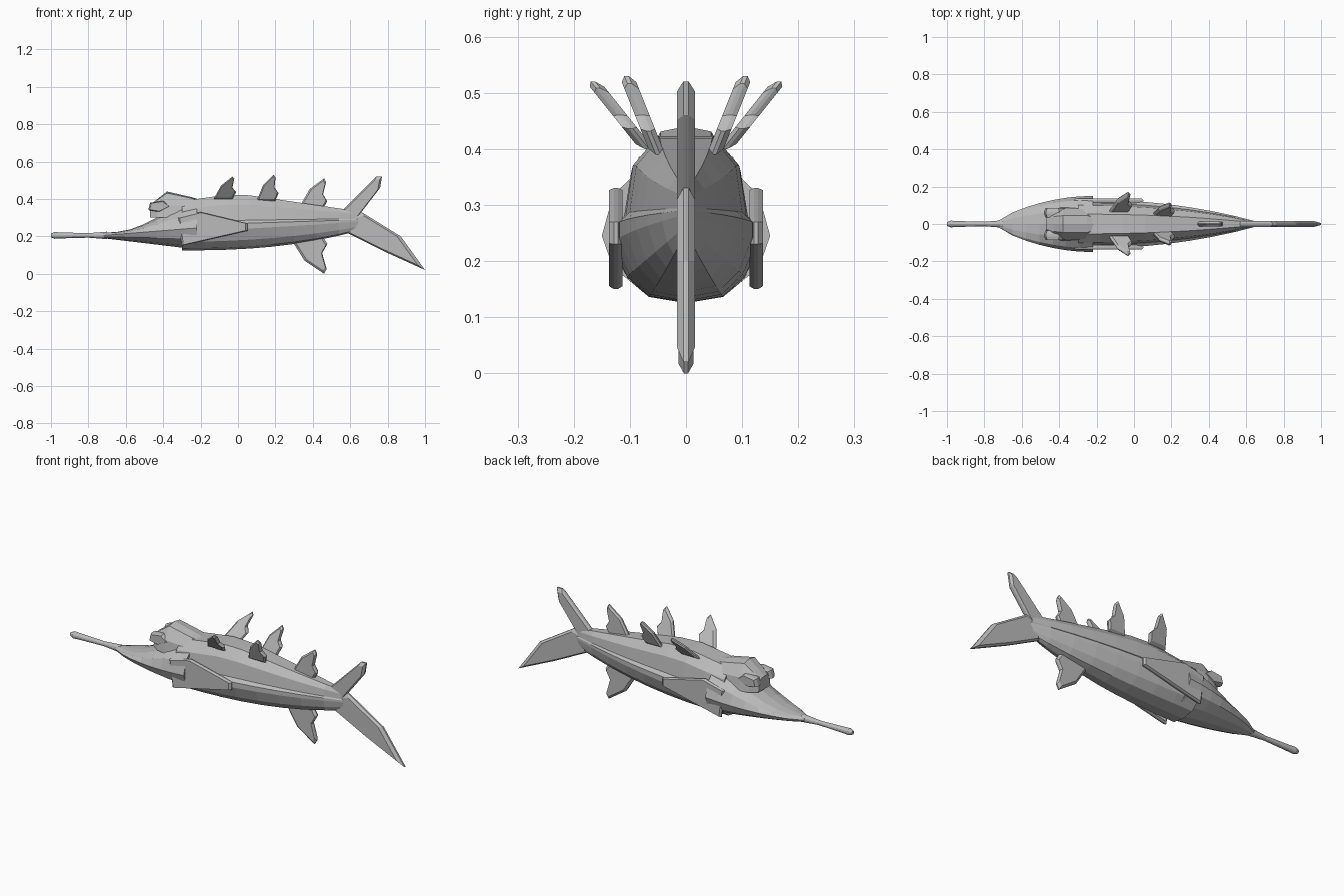
import bpy, bmesh
from math import sin, cos, pi
from mathutils import Vector

cube = bpy.data.objects.get("Cube")
if cube:
    bpy.data.objects.remove(cube, do_unlink=True)

skin = bpy.data.materials.new("grey_skin")
skin.use_nodes = True
GREY = (0.5, 0.5, 0.5, 1)
skin.diffuse_color = GREY
skin.node_tree.nodes["Principled BSDF"].inputs["Base Color"].default_value = GREY


def bridge(name, rings):
    """Join closed rings of points and cap both ends."""
    bm = bmesh.new()
    loops = [[bm.verts.new(point) for point in ring] for ring in rings]
    for near, far in zip(loops, loops[1:]):
        for i in range(len(near)):
            bm.faces.new((near[i - 1], near[i], far[i], far[i - 1]))
    bm.faces.new(loops[0])
    bm.faces.new(loops[-1])
    bmesh.ops.recalc_face_normals(bm, faces=bm.faces)
    mesh = bpy.data.meshes.new(name)
    bm.to_mesh(mesh)
    bm.free()
    mesh.materials.append(skin)
    part = bpy.data.objects.new(name, mesh)
    bpy.context.collection.objects.link(part)


def loft(name, stations, half_profile):
    """Run a mirrored cross-section through stations along x, each given as
    x, bottom, middle, top and half width."""
    mirrored = [(-u, v) for u, v in reversed(half_profile[1:-1])]
    rings = []
    for x, bottom, middle, top, width in stations:
        ring = []
        for u, v in half_profile + mirrored:
            reach = top - middle if v > 0 else middle - bottom
            ring.append((x, u * width, middle + v * reach))
        rings.append(ring)
    bridge(name, rings)


def plate(name, outline, thick, y=0, lean=0, side=1, inset=0.85):
    """Bevelled plate from an x, z outline, leaning outwards with height."""
    points = [Vector(point) for point in outline]
    centre = sum(points, Vector((0, 0))) / len(points)
    root = points[0].y
    rings = []
    for offset, scale in ((-1, inset), (-0.3, 1), (0.3, 1), (1, inset)):
        ring = []
        for point in points:
            p = centre.lerp(point, scale)
            ring.append((p.x, side * (y + (p.y - root) * lean + offset * thick), p.y))
        rings.append(ring)
    bridge(name, rings)


def fin(name, front, back, tip, **options):
    """Swept fin with a bulging leading edge and a notched trailing edge."""
    front, back, tip = Vector(front), Vector(back), Vector(tip)
    root = back - front
    outline = [front,
               front.lerp(tip, 0.6) - root * 0.2,
               tip,
               tip.lerp(back, 0.1) + root * 0.1,
               back.lerp(tip, 0.5),
               back.lerp(tip, 0.3) + root * 0.2,
               back]
    plate(name, outline, 0.013, **options)


# Slender snout with a small bulb at the end
SIDES = 6
round_profile = [(sin(pi * i / SIDES), -cos(pi * i / SIDES)) for i in range(SIDES + 1)]
middle = 0.205
snout = [(-1, 0.01), (-0.98, 0.018), (-0.95, 0.016), (-0.8, 0.012), (-0.7, 0.02)]
loft("snout", [(x, middle - r, middle, middle + r, r) for x, r in snout], round_profile)

# Head swelling from the snout
stations = []
for i in range(8):
    t = i / 7
    rise = t ** 1.3
    stations.append((-0.72 + t / 2,
                     0.19 - 0.06 * t,
                     middle + 0.04 * t,
                     0.22 + 0.17 * rise * rise * (3 - 2 * rise),
                     0.02 + 0.13 * sin(t * pi / 2) ** 0.75))
loft("head", stations, round_profile)

# Trunk with a stepped ridge along each side, narrowing to the tail
stations = []
for i in range(9):
    t = i / 8
    stations.append((-0.3 + 0.96 * t,
                     0.125 + 0.11 * t ** 2.5,
                     0.235 + 0.05 * t,
                     0.43 - 0.14 * abs(t - 0.3),
                     0.012 + 0.12 * (1 - t ** 2.2)))
body_profile = [(0, -1), (0.5, -0.9), (0.8, -0.6), (1, -0.1), (1, 0.1),
                (0.85, 0.2), (0.75, 0.7), (0.4, 1), (0, 1)]
loft("body", stations, body_profile)

# Faceted crown on top of the head
crown_profile = [(0, -1), (1, -1), (0.9, 0.2), (0.5, 0.9), (0, 1)]
crown = [(-0.47, 0.37, 0.05), (-0.43, 0.4, 0.08), (-0.38, 0.44, 0.09),
         (-0.25, 0.41, 0.09), (-0.18, 0.39, 0.05)]
loft("crown", [(x, 0.3, 0.35, top, width) for x, top, width in crown], crown_profile)

for side, label in ((1, "left"), (-1, "right")):
    # Angular brow
    brow = [(-0.48, 0.34), (-0.47, 0.38), (-0.4, 0.39), (-0.36, 0.36), (-0.42, 0.33)]
    plate(label + "_brow", brow, 0.025, y=0.06, side=side)
    # Gill cover pointing backwards
    gill = [(-0.3, 0.15), (-0.32, 0.3), (-0.2, 0.33), (0.05, 0.27), (0.05, 0.23)]
    plate(label + "_gill_cover", gill, 0.012, y=0.125, side=side, inset=0.95)
    # Paired fins along the back
    fin(label + "_front_back_fin", (-0.13, 0.4), (-0.03, 0.4), (-0.03, 0.52),
        y=0.07, lean=0.8, side=side)
    fin(label + "_rear_back_fin", (0.1, 0.39), (0.2, 0.39), (0.19, 0.53),
        y=0.05, lean=0.4, side=side)

# Single fins above and below the tail root
fin("dorsal_fin", (0.33, 0.36), (0.45, 0.34), (0.46, 0.51))
fin("belly_fin", (0.28, 0.19), (0.44, 0.22), (0.46, 0))

# Forked tail
upper_lobe = [(0.55, 0.33), (0.74, 0.52), (0.77, 0.52), (0.76, 0.46), (0.66, 0.33), (0.6, 0.25)]
lower_lobe = [(0.55, 0.3), (0.58, 0.22), (0.78, 0.12), (1, 0.02), (0.87, 0.2), (0.66, 0.33)]
plate("upper_tail_lobe", upper_lobe, 0.016)
plate("lower_tail_lobe", lower_lobe, 0.016)
